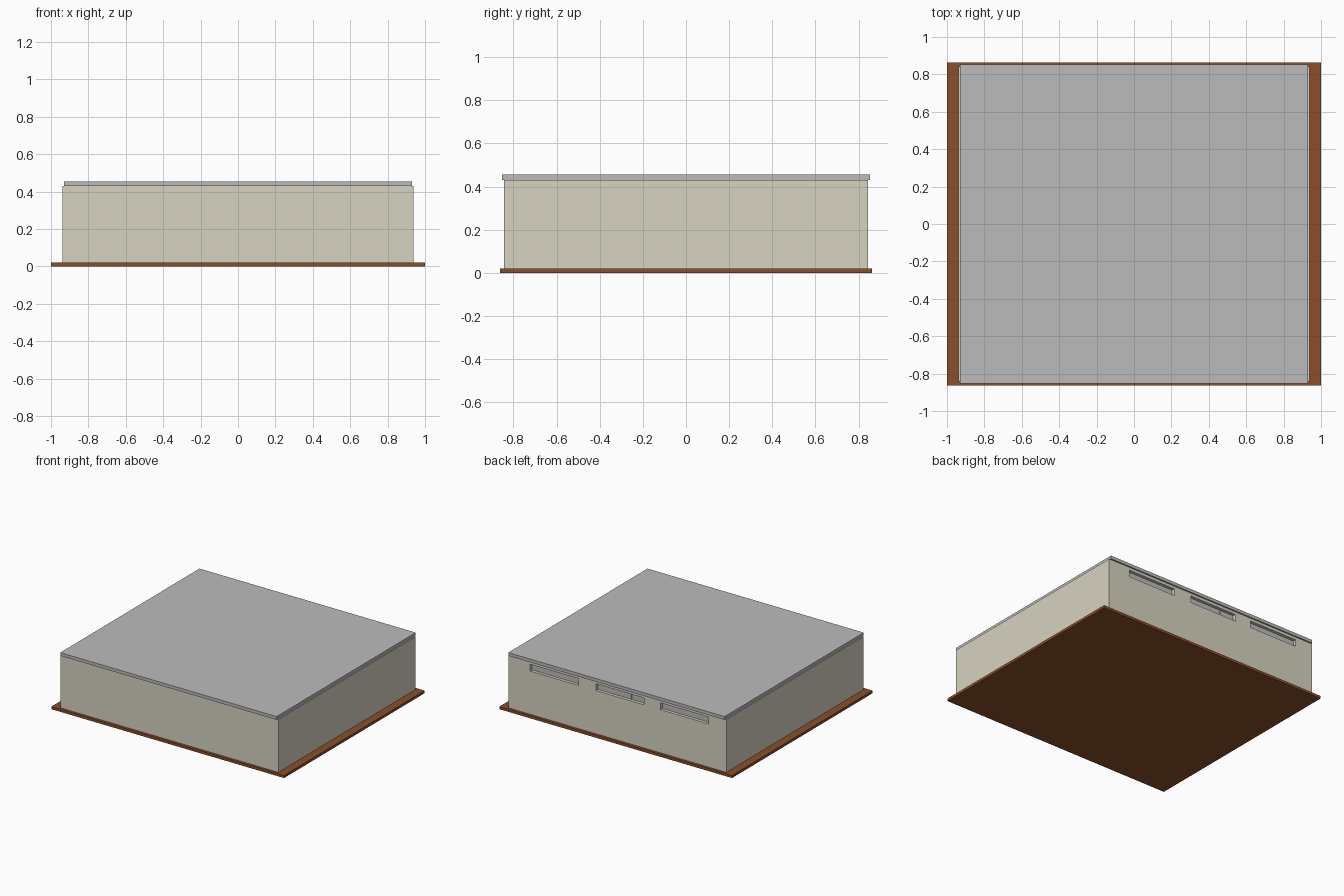
import bpy

if "Cube" in bpy.data.objects:
    bpy.data.objects.remove(bpy.data.objects["Cube"])


def material(name, rgb):
    m = bpy.data.materials.new(name)
    m.diffuse_color = (*rgb, 1)
    m.use_nodes = True
    m.node_tree.nodes["Principled BSDF"].inputs["Base Color"].default_value = m.diffuse_color
    return m


WALL = material("beige wall", (0.68, 0.645, 0.533))
GREY = material("roof grey", (0.50, 0.50, 0.50))
EARTH = material("brown earth", (0.26, 0.078, 0.023))


def box(name, lo, hi, mat):
    bpy.ops.mesh.primitive_cube_add(size=1, location=[(a + b) / 2 for a, b in zip(lo, hi)])
    o = bpy.context.object
    o.name = name
    o.scale = [b - a for a, b in zip(lo, hi)]
    bpy.ops.object.transform_apply(location=False, rotation=False, scale=True)
    o.data.materials.append(mat)
    return o


# Ground slab, building body and flat roof
box("ground_slab", (-1, -0.863, 0), (1, 0.863, 0.02), EARTH)
body = box("walls", (-0.937, -0.843, 0.02), (0.937, 0.843, 0.43), WALL)
box("roof", (-0.929, -0.854, 0.43), (0.929, 0.854, 0.455), GREY)

# Three strip windows high in the back wall: (x low, x high, pane split)
Z0, Z1, FACE, DEPTH = 0.355, 0.408, 0.843, 0.028
windows = [(0.335, 0.75, None), (-0.228, 0.182, -0.105), (-0.785, -0.37, -0.52)]
for i, (x0, x1, split) in enumerate(windows, 1):
    # recess cut into the wall
    cutter = box(f"window_cutter_{i}", (x0, FACE - DEPTH, Z0), (x1, FACE + 0.05, Z1), WALL)
    cutter.hide_render = True
    mod = body.modifiers.new(f"recess_{i}", 'BOOLEAN')
    mod.operation = 'DIFFERENCE'
    mod.solver = 'EXACT'
    mod.object = cutter
    bpy.context.view_layer.objects.active = body
    bpy.ops.object.modifier_apply(modifier=mod.name)
    bpy.data.objects.remove(cutter, do_unlink=True)
    # pane at the back of the recess, with a slim mullion where it is split
    back = FACE - DEPTH
    box(f"window_pane_{i}", (x0, back - 0.002, Z0), (x1, back + 0.004, Z1), GREY)
    if split is not None:
        box(f"window_mullion_{i}", (split - 0.004, back, Z0), (split + 0.004, back + 0.009, Z1), GREY)
